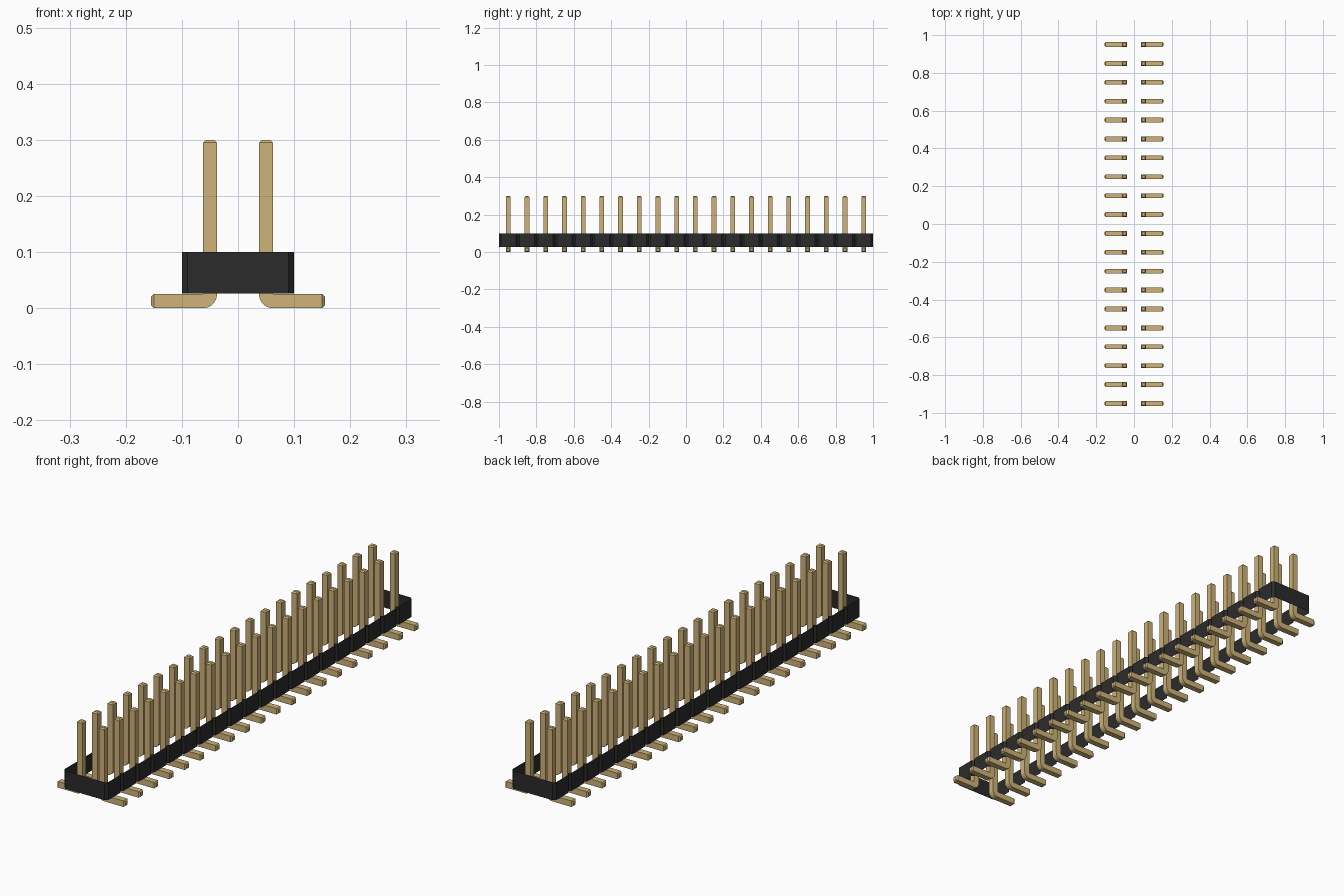
import bpy
import bmesh

PITCH = 0.1
COUNT = 20
CHAMFER = 0.01
PIN = 0.025          # pin thickness
TIP = 0.005          # taper at pin ends
TOP = 0.3
FOOT_END = 0.155
BODY_BOTTOM, BODY_TOP = 0.026, 0.1

cube = bpy.data.objects.get("Cube")
if cube:
    bpy.data.objects.remove(cube)


def material(name, colour):
    mat = bpy.data.materials.new(name)
    mat.use_nodes = True
    mat.diffuse_color = (*colour, 1)
    mat.node_tree.nodes["Principled BSDF"].inputs["Base Color"].default_value = (*colour, 1)
    return mat


def make_object(name, bm, mat):
    mesh = bpy.data.meshes.new(name)
    bm.to_mesh(mesh)
    bm.free()
    mesh.materials.append(mat)
    obj = bpy.data.objects.new(name, mesh)
    bpy.context.collection.objects.link(obj)
    return obj


gold = material("gold metal", (0.62, 0.45, 0.19))
black = material("black plastic", (0.024, 0.024, 0.024))

# Housing: open wall with a chamfered notch between neighbouring pin pairs
side = []
for i in range(COUNT):
    y = -1 + i * PITCH
    side += [(0.1 - CHAMFER, y), (0.1, y + CHAMFER), (0.1, y + PITCH - CHAMFER)]
side.append((0.1 - CHAMFER, 1))
outline = side + [(-x, y) for x, y in reversed(side)]

bm = bmesh.new()
low = [bm.verts.new((x, y, BODY_BOTTOM)) for x, y in outline]
high = [bm.verts.new((x, y, BODY_TOP)) for x, y in outline]
for i in range(len(outline)):
    j = (i + 1) % len(outline)
    bm.faces.new((low[i], low[j], high[j], high[i]))
make_object("housing_wall", bm, black)


def bent_pin():
    """L-shaped square pin swept through rectangular sections, both ends tapered."""
    inner, outer = 0.05 - PIN / 2, 0.05 + PIN / 2
    half = PIN / 2
    # Each section: outside-of-bend point, inside-of-bend point, half width
    sections = [
        ((inner + TIP, TOP), (outer - TIP, TOP), half - TIP),
        ((inner, TOP - TIP), (outer, TOP - TIP), half),
    ]
    # Rounded outside of the bend, pivoting on the sharp inside corner
    from math import sin, cos, pi
    steps = 8
    for k in range(steps + 1):
        a = pi / 2 * k / steps
        sections.append(((outer - PIN * cos(a), PIN - PIN * sin(a)), (outer, PIN), half))
    sections += [
        ((FOOT_END - TIP, 0), (FOOT_END - TIP, PIN), half),
        ((FOOT_END, TIP), (FOOT_END, PIN - TIP), half - TIP),
    ]
    bm = bmesh.new()
    rings = []
    for (ox, oz), (ix, iz), w in sections:
        corners = ((ox, -w, oz), (ix, -w, iz), (ix, w, iz), (ox, w, oz))
        rings.append([bm.verts.new(c) for c in corners])
    for a, b in zip(rings, rings[1:]):
        for i in range(4):
            j = (i + 1) % 4
            bm.faces.new((a[i], a[j], b[j], b[i]))
    bm.faces.new(rings[0])
    bm.faces.new(rings[-1])
    bmesh.ops.remove_doubles(bm, verts=bm.verts, dist=0.0001)
    bmesh.ops.recalc_face_normals(bm, faces=bm.faces)
    return bm


# Pin rows: one bent pin repeated along the length, mirrored to the other side
for name, flip in (("left_pins", False), ("right_pins", True)):
    bm = bent_pin()
    bmesh.ops.translate(bm, verts=bm.verts, vec=(0, -1 + PITCH / 2, 0))
    if flip:
        bmesh.ops.scale(bm, verts=bm.verts, vec=(-1, 1, 1))
        bmesh.ops.reverse_faces(bm, faces=bm.faces)
    row = make_object(name, bm, gold)
    array = row.modifiers.new("repeat", 'ARRAY')
    array.count = COUNT
    array.use_relative_offset = False
    array.use_constant_offset = True
    array.constant_offset_displace = (0, PITCH, 0)
